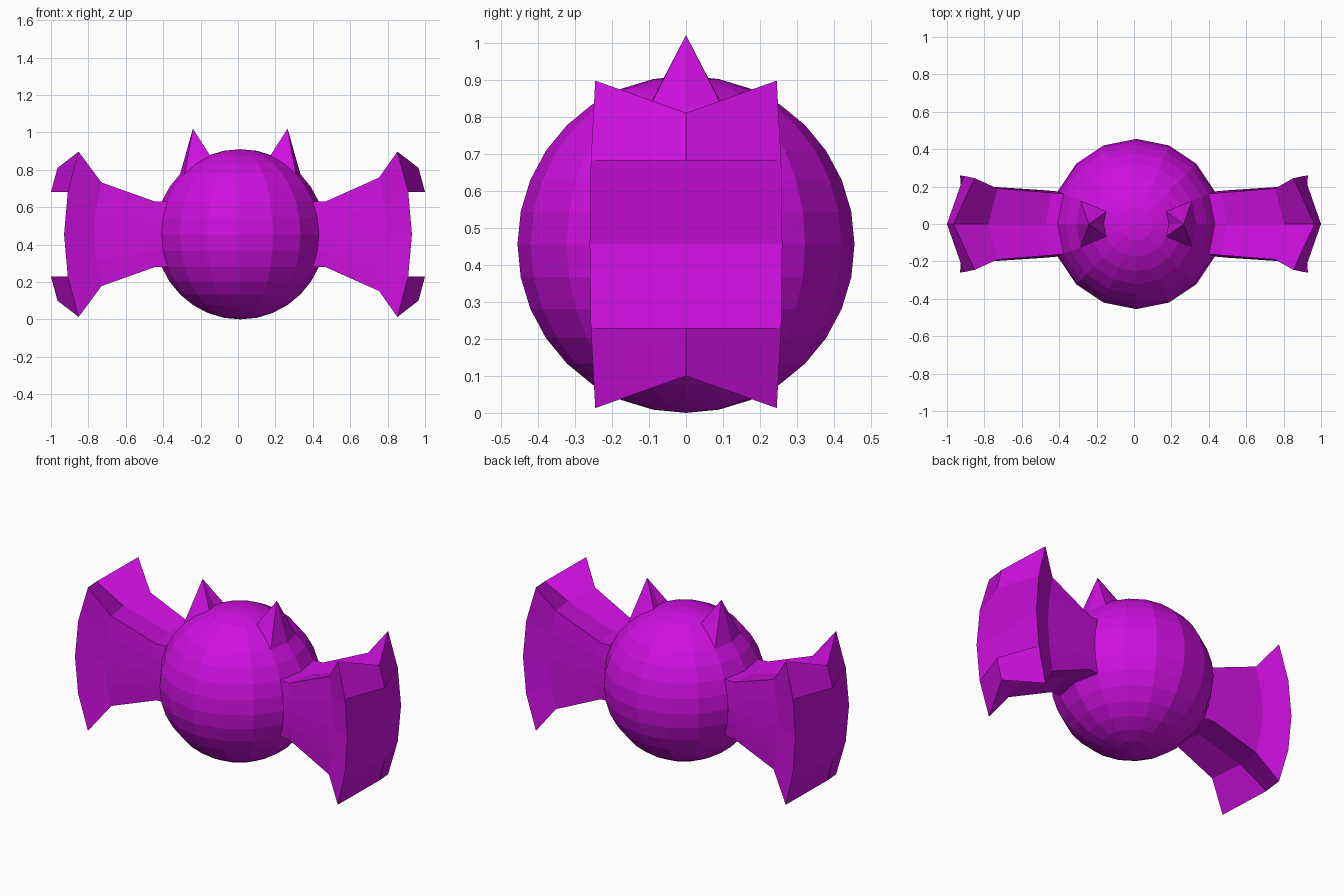
import bpy, bmesh
from math import sin, cos, pi
from mathutils import Vector

cube = bpy.data.objects.get("Cube")
if cube:
    bpy.data.objects.remove(cube, do_unlink=True)

R = 0.455                       # body radius, also the centre height
OFFSET = 0.012                  # body sits slightly to its left
STEP = pi / 16                  # ring angle of the body sphere

purple = bpy.data.materials.new("bright purple")
purple.use_nodes = True
colour = (0.62, 0.005, 0.74, 1)
purple.diffuse_color = colour
purple.node_tree.nodes["Principled BSDF"].inputs["Base Color"].default_value = colour


def finish(name, bm):
    bmesh.ops.recalc_face_normals(bm, faces=bm.faces)
    mesh = bpy.data.meshes.new(name)
    bm.to_mesh(mesh)
    bm.free()
    mesh.materials.append(purple)
    obj = bpy.data.objects.new(name, mesh)
    bpy.context.collection.objects.link(obj)
    return obj


def on_sphere(azimuth, elevation):
    return Vector((R * cos(elevation) * cos(azimuth),
                   R * cos(elevation) * sin(azimuth), R * sin(elevation)))


# Body
bm = bmesh.new()
bmesh.ops.create_uvsphere(bm, u_segments=16, v_segments=16, radius=R)
finish("body", bm).location = (OFFSET, 0, R)

# Wing sections: corner, quarter height side, middle side, top centre
ROOT = [on_sphere(2 * STEP, k * STEP) for k in (2, 1, 0)] + [on_sphere(0, 2 * STEP)]
NECK = [p + Vector((0.065, 0.006, 0)) for p in ROOT]
MID = [(0.742, 0.19, 0.29), (0.77, 0.197, 0.15), (0.785, 0.2, 0), (0.79, 0, 0.265)]
END = [(0.852, 0.245, 0.442), (0.91, 0.257, 0.226), (0.93, 0.26, 0), (0.965, 0, 0.355)]
CAP = {1: (1, 0, 0.226), 0: (0.91, 0, 0), -1: (1, 0, -0.226)}

# Walk once around a section as (column, row)
LOOP = ([(1, r) for r in (-2, -1, 0, 1, 2)] + [(0, 2)]
        + [(-1, r) for r in (2, 1, 0, -1, -2)] + [(0, -2)])


def wing(name, side):
    bm = bmesh.new()

    def vert(p, shift):
        return bm.verts.new((side * p[0] + shift, p[1], p[2] + R))

    def section(profile, shift, stretch):
        ring = {}
        for c, r in LOOP:
            x, y, z = profile[3 if c == 0 else 2 - abs(r)]
            sign = (r > 0) - (r < 0)
            ring[c, r] = vert((x, y * c, z * sign * stretch), shift)
        return ring

    rings = [section(ROOT, OFFSET, 1), section(NECK, OFFSET, 1),
             section(MID, OFFSET, 1 + 0.045 * side), section(END, 0, 1)]
    for a, b in zip(rings, rings[1:]):
        for p, q in zip(LOOP, LOOP[1:] + LOOP[:1]):
            bm.faces.new((a[p], a[q], b[q], b[p]))

    # Dented outer end
    end = rings[-1]
    for r, p in CAP.items():
        end[0, r] = vert(p, 0)
    for s in (1, -1):
        for c in (1, -1):
            bm.faces.new([end[k] for k in ((0, s), (c, s), (c, 2 * s), (0, 2 * s))])
        bm.faces.new([end[k] for k in ((-1, 0), (0, 0), (1, 0), (1, s), (0, s), (-1, s))])
    bm.faces.new([rings[0][k] for k in LOOP])
    finish(name, bm)


# Ears: a block of body faces drawn up to a point
EAR_LOOP = [(-2, 4), (0, 4), (2, 4), (2, 5), (2, 6), (0, 6), (-2, 6), (-2, 5)]


def ear(name, side):
    bm = bmesh.new()
    base = []
    for a, e in EAR_LOOP:
        p = on_sphere(a * STEP, e * STEP)
        base.append(bm.verts.new((side * p.x + OFFSET, p.y, p.z + R)))
    tip = bm.verts.new((side * 0.253 + OFFSET, 0, 1.02))
    for p, q in zip(base, base[1:] + base[:1]):
        bm.faces.new((p, q, tip))
    bm.faces.new(base)
    finish(name, bm)


for label, side in (("left", 1), ("right", -1)):
    wing(label + "_wing", side)
    ear(label + "_ear", side)
